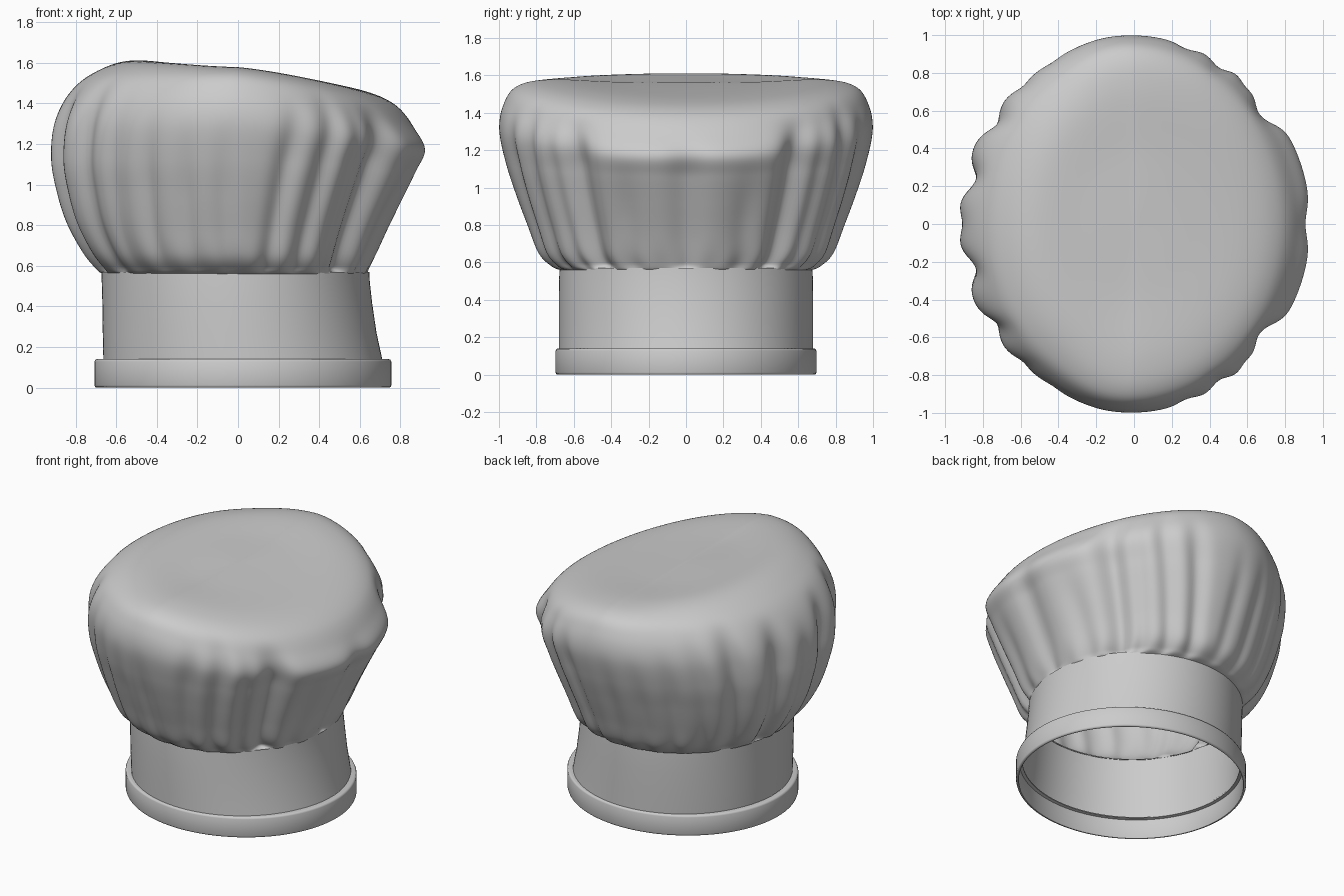
import bpy, bmesh
from math import sin, cos, pi, exp, radians

if "Cube" in bpy.data.objects:
    bpy.data.objects.remove(bpy.data.objects["Cube"])

SEG = 288


def loft(name, rings, closed=False, cap=False):
    """Skin a list of equal-length rings of points."""
    bm = bmesh.new()
    rows = [[bm.verts.new(p) for p in ring] for ring in rings]
    pairs = list(zip(rows, rows[1:])) + ([(rows[-1], rows[0])] if closed else [])
    for a, b in pairs:
        for i in range(len(a)):
            j = (i + 1) % len(a)
            bm.faces.new((a[i], a[j], b[j], b[i]))
    if cap:
        bm.faces.new(rows[-1])
    bmesh.ops.recalc_face_normals(bm, faces=bm.faces)
    me = bpy.data.meshes.new(name)
    bm.to_mesh(me)
    bm.free()
    ob = bpy.data.objects.new(name, me)
    bpy.context.collection.objects.link(ob)
    bpy.ops.object.select_all(action='DESELECT')
    ob.select_set(True)
    bpy.context.view_layer.objects.active = ob
    bpy.ops.object.shade_smooth_by_angle(angle=radians(50))
    return ob


def ellipse(cx, rx, ry, z, n=128):
    return [(cx + rx * cos(2 * pi * i / n), ry * sin(2 * pi * i / n), z) for i in range(n)]


def spline(pts, u):
    """Catmull-Rom through pts, u from 0 to 1."""
    f = u * (len(pts) - 1)
    k = min(int(f), len(pts) - 2)
    f -= k
    p = [pts[max(0, min(len(pts) - 1, k + d))] for d in (-1, 0, 1, 2)]
    return [0.5 * (2 * b + (c - a) * f + (2 * a - 5 * b + 4 * c - d) * f * f
                   + (3 * b - a - 3 * c + d) * f ** 3) for a, b, c, d in zip(*p)]


def ramp(x, lo, hi):
    x = max(0, min(1, (x - lo) / (hi - lo)))
    return x * x * (3 - 2 * x)


# Trim ring around the bottom edge, rounded section (offset, height)
section = [(0, .012), (0, .128), (-.004, .137), (-.012, .14), (-.040, .14),
           (-.040, .134), (-.020, .130), (-.018, .004), (-.015, 0), (-.010, 0), (-.003, .003)]
loft("trim_ring", [ellipse(.024, .731 + o, .697 + o, z) for o, z in section], closed=True)

# Open head band, waisted towards the right
band = [(.024, .687, .680, .137), (.008, .674, .680, .27), (-.004, .664, .680, .42),
        (-.011, .660, .678, .52), (-.013, .660, .676, .57)]
loft("head_band", [ellipse(*b) for b in band])

# Puffed crown: outlines (radius, height) on the left, right and front/back
left = [(.66, .558), (.70, .58), (.77, .66), (.85, .80), (.90, .95), (.93, 1.12),
        (.91, 1.30), (.83, 1.45), (.71, 1.55), (.53, 1.61), (.26, 1.59), (.005, 1.565)]
right = [(.64, .558), (.655, .58), (.69, .65), (.75, .78), (.82, .92), (.89, 1.06),
         (.935, 1.17), (.87, 1.28), (.77, 1.395), (.60, 1.467), (.29, 1.525), (.005, 1.565)]
side = [(.67, .558), (.72, .58), (.79, .65), (.85, .80), (.91, .96), (.965, 1.13),
        (1.0, 1.31), (.975, 1.45), (.90, 1.545), (.72, 1.578), (.36, 1.565), (.005, 1.565)]

# Pleats: bottom angle, top angle, width, depth, how far up they run (mirrored in y)
pleats = [(0, 0, 6, .05, .64), (24, 19, 5, .025, .5), (40, 38, 6, .10, .68),
          (51, 48, 3.5, .03, .66), (65, 58, 4, .035, .70), (79, 70, 4, .035, .64),
          (94, 92, 3.5, .018, .54), (108, 104, 3.5, .02, .54), (122, 117, 3.5, .02, .58),
          (136, 130, 4, .02, .66), (148, 145, 5, .055, .70),
          (167, 165, 5, .075, .66), (180, 180, 4, .03, .6)]


def crown_point(t, u):
    c, s = cos(t), sin(t)
    rx, zx = spline(left if c < 0 else right, u)
    ry, zy = spline(side, u)
    w = abs(c) ** 1.3
    a = abs((t * 180 / pi + 180) % 360 - 180)
    k = 1.0
    for a0, a1, width, depth, end in pleats:
        d = (a - a0 - (a1 - a0) * min(1, u / .6)) / width
        k -= depth * exp(-d * d) * ramp(u, .0, .12) * (1 - ramp(u, end - .2, end + .04))
    # broad flattening towards the left front and left back
    k -= .03 * exp(-((a - 122) / 18) ** 2) * ramp(u, .1, .4) * (1 - ramp(u, .75, 1))
    # fine puckers at the gathered seam
    k += .006 * sin(27 * a * pi / 180) * ramp(u, 0, .06) * (1 - ramp(u, .1, .25))
    lean = -.03 * s * s * ramp(u, 0, .5) * (1 - ramp(u, .6, 1))
    return (rx * c * k + lean, ry * s * k, zx * w + zy * (1 - w))


ROWS = 84
loft("puffed_crown", [[crown_point(2 * pi * i / SEG, r / ROWS) for i in range(SEG)]
                      for r in range(ROWS + 1)], cap=True)
